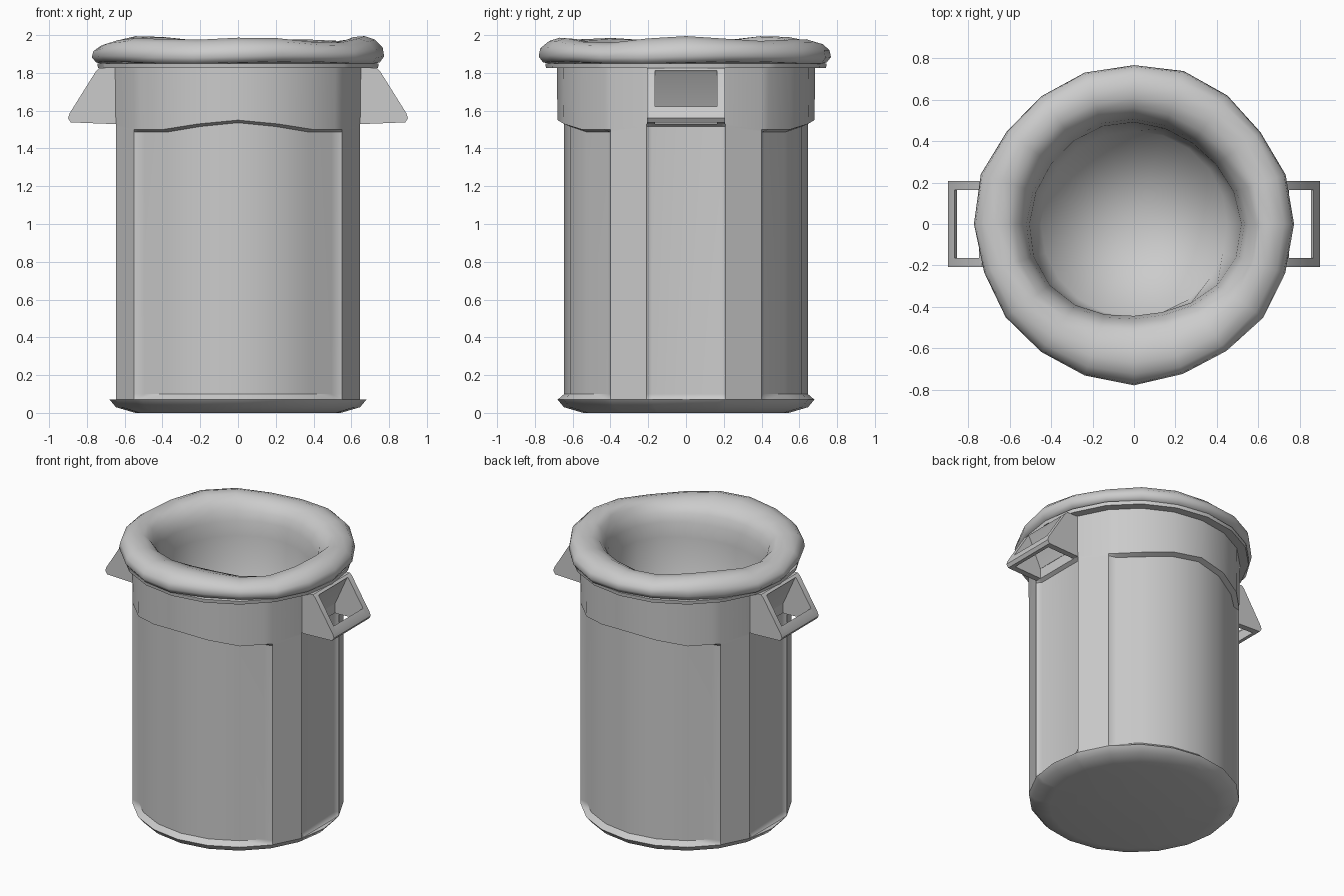
import bpy, bmesh, math
from math import sin, cos, radians

if "Cube" in bpy.data.objects:
    bpy.data.objects.remove(bpy.data.objects["Cube"])


def make(name, verts, faces, angle=30, axes=None):
    me = bpy.data.meshes.new(name)
    bm = bmesh.new()
    vs = [bm.verts.new(v) for v in verts]
    for f in faces:
        bm.faces.new([vs[i] for i in f])
    bmesh.ops.remove_doubles(bm, verts=bm.verts, dist=0.0005)
    bmesh.ops.dissolve_degenerate(bm, edges=bm.edges, dist=0.0004)
    bmesh.ops.recalc_face_normals(bm, faces=bm.faces)
    bm.to_mesh(me)
    bm.free()
    ob = bpy.data.objects.new(name, me)
    bpy.context.collection.objects.link(ob)
    bpy.ops.object.select_all(action='DESELECT')
    bpy.context.view_layer.objects.active = ob
    ob.select_set(True)
    bpy.ops.object.shade_smooth_by_angle(angle=radians(angle))
    if axes:
        m = ob.modifiers.new("mirror", 'MIRROR')
        m.use_axis = axes
        m.use_clip = True
    return ob


def grid_faces(rows, cols, closed=False):
    n = cols if closed else cols - 1
    return [(r * cols + c, r * cols + (c + 1) % cols,
             (r + 1) * cols + (c + 1) % cols, (r + 1) * cols + c)
            for r in range(rows - 1) for c in range(n)]


def polar(r, deg):
    return (r * cos(radians(deg)), r * sin(radians(deg)))


# Can body: one quadrant of a 20-sided shell with recessed panels, mirrored
R = 0.68
# each column: outer point, recessed point, base ring point, panel top height
columns = [
    ((0.647, 0), (0.622, 0), (R, 0), 1.53),
    ((0.647, 0.18), (0.622, 0.18), (0.653, 0.18), 1.53),
    (polar(R, 18), polar(R, 18), polar(R, 18), 1.53),
    (polar(R, 36), polar(R, 36), polar(R, 36), 1.50),
    ((0.513, 0.437), (0.495, 0.412), (0.513, 0.437), 1.50),
    (polar(R, 54), polar(0.645, 54), polar(R, 54), 1.50),
    (polar(R, 72), polar(0.645, 72), polar(R, 72), 1.53),
    (polar(R, 90), polar(0.645, 90), polar(R, 90), 1.55),
]
verts = []


def add_row(which, z, scale=1.0):
    for c in columns:
        h = c[3] + z[1] if isinstance(z, tuple) else z
        verts.append((c[which][0] * scale, c[which][1] * scale, h))


add_row(2, 0.0, 0.0)
add_row(2, 0.0, 0.80)
add_row(2, 0.03, 0.95)
add_row(2, 0.07)
add_row(0, 0.07)
add_row(1, 0.10)
add_row(1, ('top', -0.014))
add_row(0, ('top', 0.0))
add_row(0, 1.825, 1.006)
add_row(2, 1.825, 1.09)
add_row(2, 1.85, 1.095)
add_row(2, 1.86, 0.95)
body = make("can_body", verts, grid_faces(12, len(columns)), 40, (True, True, False))
wn = body.modifiers.new("weighted_normals", 'WEIGHTED_NORMAL')
wn.keep_sharp = True

# Liner bag: lumpy roll folded over the rim, hanging inside with a rounded floor
profile = [(0.71, 1.85), (0.745, 1.855), (0.768, 1.885), (0.76, 1.925), (0.725, 1.96),
           (0.67, 1.977), (0.61, 1.972), (0.56, 1.945), (0.525, 1.90), (0.505, 1.84),
           (0.49, 1.74), (0.45, 0.95), (0.0, 0.80)]
N = 20
verts = []
for i, (r, z) in enumerate(profile):
    for k in range(N):
        a = 2 * math.pi * k / N
        top = max(0.0, min(1.0, (z - 1.87) / 0.1)) if i < 9 else 0.0
        dz = top * (0.011 * cos(5 * a + 0.4) + 0.009 * sin(3 * a + 1.0))
        dr = 0.0
        if i <= 3:
            dr = 0.007 * cos(4 * a + math.pi / 5) + 0.006 * sin(7 * a)
            dz += 0.006 * sin(4 * a)
        elif 7 <= i <= 10:
            dr = 0.022 * cos(2 * a) + 0.014 * sin(3 * a + 2.6) + 0.012 * sin(a)
        rr = r + dr
        verts.append((rr * cos(a), rr * sin(a), z + dz))
make("liner_bag", verts, grid_faces(len(profile), N, True), 85)


# Handles: prisms extruded along y from x-z profiles, mirrored in x
def prism(name, pts, y0, y1):
    n = len(pts)
    vs = [(x, y, z) for y in (y0, y1) for x, z in pts]
    fs = [tuple(range(n)), tuple(range(2 * n - 1, n - 1, -1))]
    fs += [(i, (i + 1) % n, n + (i + 1) % n, n + i) for i in range(n)]
    return make(name, vs, fs, 25, (True, False, False))


cheek = [(0.63, 1.825), (0.735, 1.825), (0.75, 1.812), (0.892, 1.585), (0.90, 1.56),
         (0.885, 1.538), (0.68, 1.53), (0.63, 1.53)]
prism("handle_cheek_front", cheek, -0.207, -0.165)
prism("handle_cheek_back", cheek, 0.165, 0.207)
prism("handle_grip", [(0.868, 1.622), (0.892, 1.585), (0.90, 1.56), (0.885, 1.538),
                      (0.86, 1.537), (0.855, 1.60)], -0.17, 0.17)
prism("handle_backing", [(0.63, 1.825), (0.735, 1.825), (0.75, 1.812), (0.74, 1.80),
                         (0.65, 1.60), (0.63, 1.60)], -0.17, 0.17)
